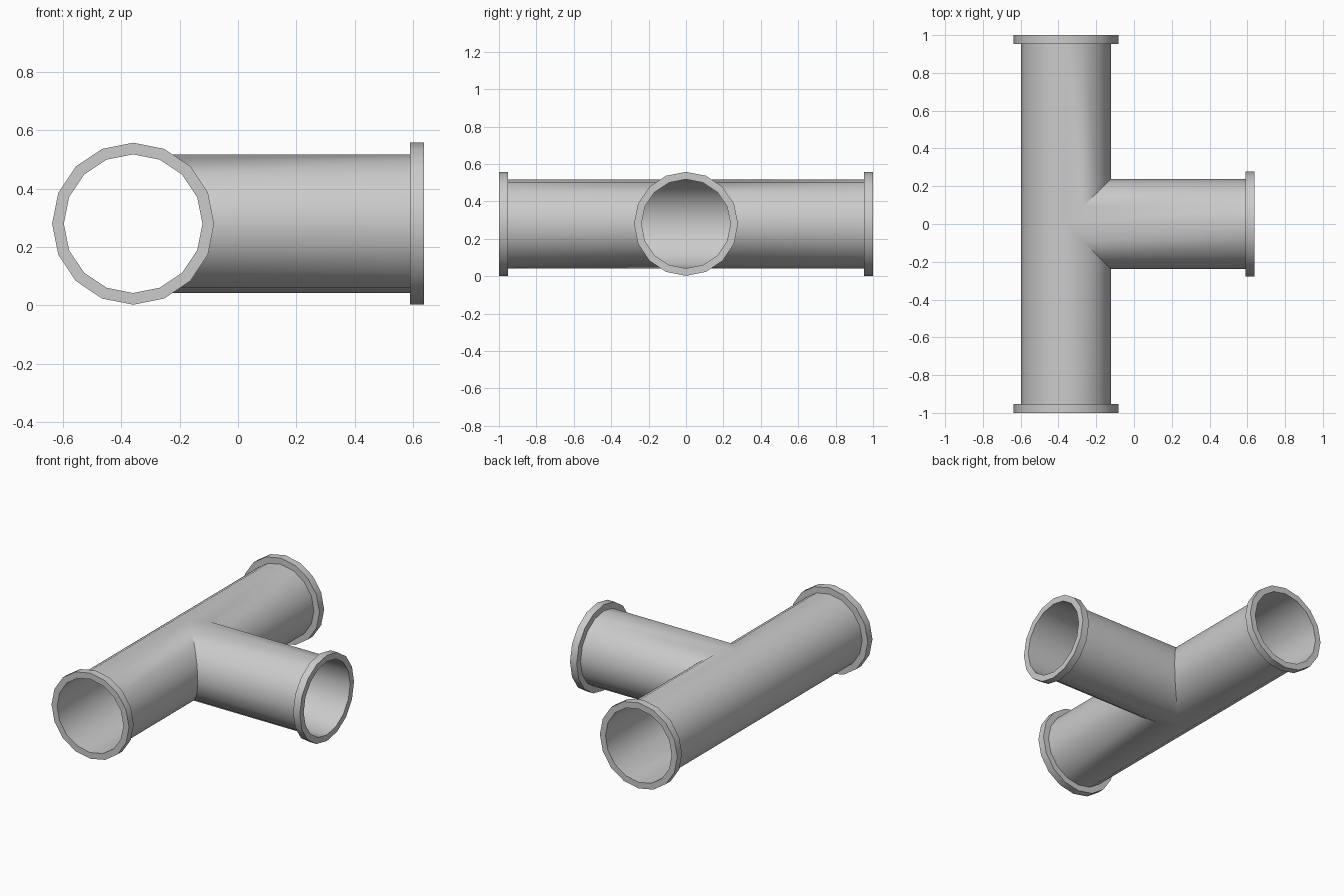
import bpy
import bmesh
from math import cos, sin, pi, radians
from mathutils import Vector

SIDES = 16
PIPE_R, FLANGE_R = 0.238, 0.278
FLANGE_W = 0.048
CENTRE = Vector((-0.36, 0, 0.28))

old = bpy.data.objects.get("Cube")
if old:
    bpy.data.objects.remove(old)

grey = bpy.data.materials.new("pipe grey")
grey.use_nodes = True
colour = (0.6, 0.6, 0.6, 1)
grey.diffuse_color = colour
grey.node_tree.nodes["Principled BSDF"].inputs["Base Color"].default_value = colour


def ring(bm, direction, radius, along):
    """Ring of vertices round an arm; along(u) gives the distance out from the joint."""
    d = Vector(direction)
    side = Vector((d.y, -d.x, 0))
    verts = []
    for i in range(SIDES):
        a = 2 * pi * i / SIDES
        u, v = radius * cos(a), radius * sin(a)
        verts.append(bm.verts.new(CENTRE + d * along(u) + side * u + Vector((0, 0, v))))
    return verts


def bridge(bm, a, b):
    for i in range(SIDES):
        j = (i + 1) % SIDES
        bm.faces.new((a[i], b[i], b[j], a[j]))


def finish(bm, name):
    bmesh.ops.remove_doubles(bm, verts=bm.verts, dist=0.0005)
    mesh = bpy.data.meshes.new(name)
    bm.to_mesh(mesh)
    bm.free()
    mesh.materials.append(grey)
    obj = bpy.data.objects.new(name, mesh)
    bpy.context.collection.objects.link(obj)
    bpy.ops.object.select_all(action="DESELECT")
    obj.select_set(True)
    bpy.context.view_layer.objects.active = obj
    bpy.ops.object.shade_smooth_by_angle(angle=radians(35))


# Each arm: name, direction, length, mitre cut at the joint
arms = [
    ("back", (0, 1, 0), 1.0, lambda u: max(u, 0)),
    ("front", (0, -1, 0), 1.0, lambda u: max(-u, 0)),
    ("branch", (1, 0, 0), 0.998, abs),
]

# Open thin-walled tee, its three arms welded along the mitre seams
tee = bmesh.new()
for name, direction, length, mitre in arms:
    start = ring(tee, direction, PIPE_R, mitre)
    end = ring(tee, direction, PIPE_R, lambda u: length)
    bridge(tee, start, end)
finish(tee, "tee_pipe")

# Raised collar at each open end
for name, direction, length, mitre in arms:
    bm = bmesh.new()
    inner = length - FLANGE_W
    profile = [(PIPE_R, inner), (FLANGE_R, inner), (FLANGE_R, length), (PIPE_R, length)]
    rings = [ring(bm, direction, r, lambda u, p=p: p) for r, p in profile]
    for a, b in zip(rings, rings[1:]):
        bridge(bm, a, b)
    finish(bm, name + "_flange")
